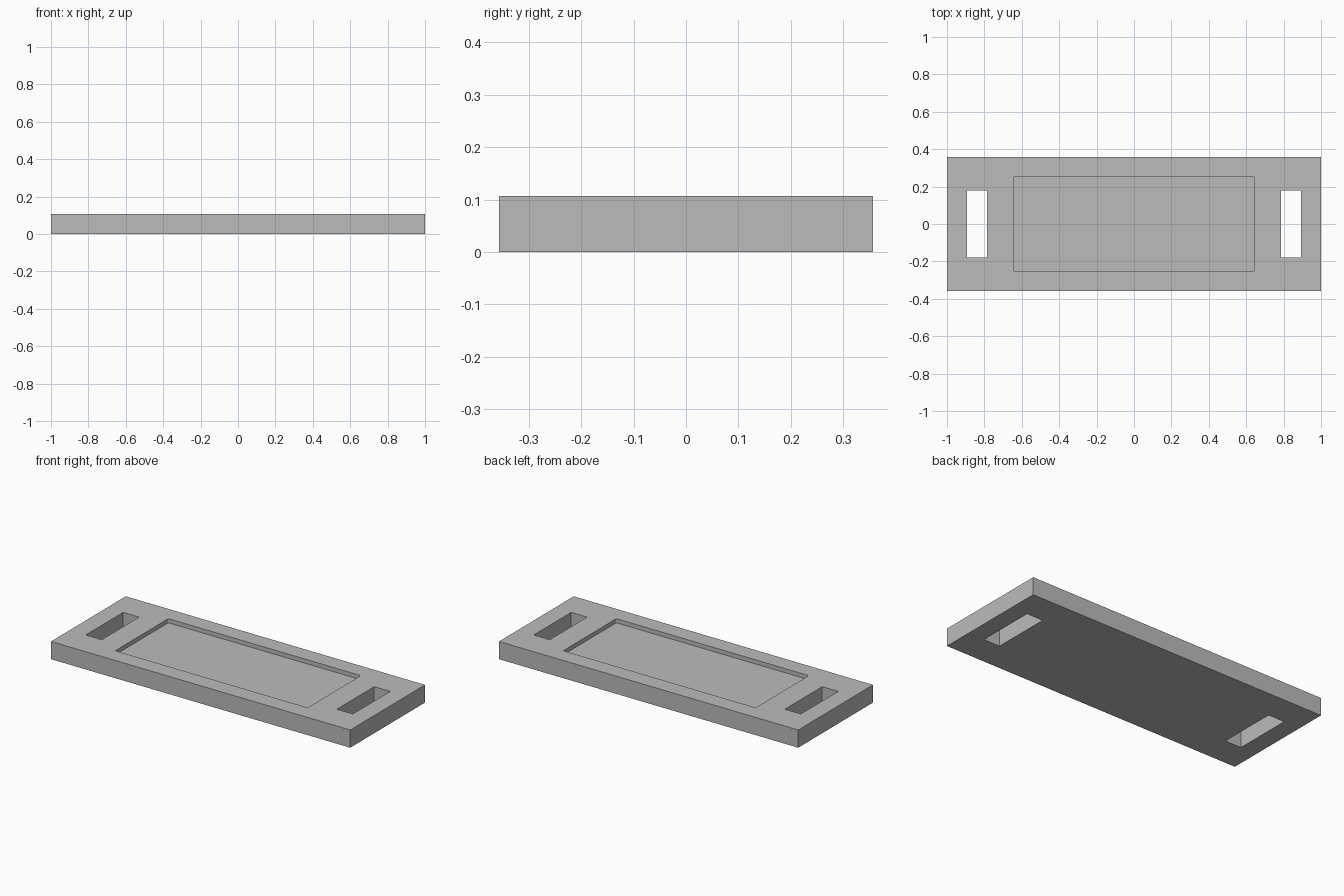
import bpy

cube = bpy.data.objects.get("Cube")
if cube:
    bpy.data.objects.remove(cube, do_unlink=True)

LENGTH, WIDTH, THICK = 2.0, 0.714, 0.107
POCKET_DEPTH = 0.025

grey = bpy.data.materials.new("plain grey")
grey.use_nodes = True
colour = (0.5, 0.5, 0.5, 1)
grey.diffuse_color = colour
grey.node_tree.nodes["Principled BSDF"].inputs["Base Color"].default_value = colour


def block(name, size, centre):
    bpy.ops.mesh.primitive_cube_add(size=1, location=centre)
    obj = bpy.context.object
    obj.name = name
    for v in obj.data.vertices:
        v.co = [c * s for c, s in zip(v.co, size)]
    obj.data.materials.append(grey)
    return obj


def cut(target, cutter):
    mod = target.modifiers.new(cutter.name, "BOOLEAN")
    mod.operation = "DIFFERENCE"
    mod.solver = "EXACT"
    mod.object = cutter
    bpy.context.view_layer.objects.active = target
    bpy.ops.object.modifier_apply(modifier=mod.name)
    bpy.data.objects.remove(cutter, do_unlink=True)


# Flat base plate
plate = block("tag_plate", (LENGTH, WIDTH, THICK), (0, 0, THICK / 2))

# Strap slots through both ends
for side, name in ((-1, "right_slot"), (1, "left_slot")):
    cut(plate, block(name, (0.107, 0.357, 0.4), (side * 0.839, 0, THICK / 2)))

# Shallow recessed panel with slightly rounded vertical corners
pocket = block("panel_recess", (1.286, 0.507, 0.2),
               (0, 0, THICK - POCKET_DEPTH + 0.1))
upright = pocket.data.attributes.new("bevel_weight_edge", "FLOAT", "EDGE")
for edge in pocket.data.edges:
    a, b = (pocket.data.vertices[i].co for i in edge.vertices)
    upright.data[edge.index].value = float(abs(a.z - b.z) > 0.1)
bevel = pocket.modifiers.new("corner_round", "BEVEL")
bevel.limit_method = "WEIGHT"
bevel.width = 0.008
bevel.segments = 3
cut(plate, pocket)
